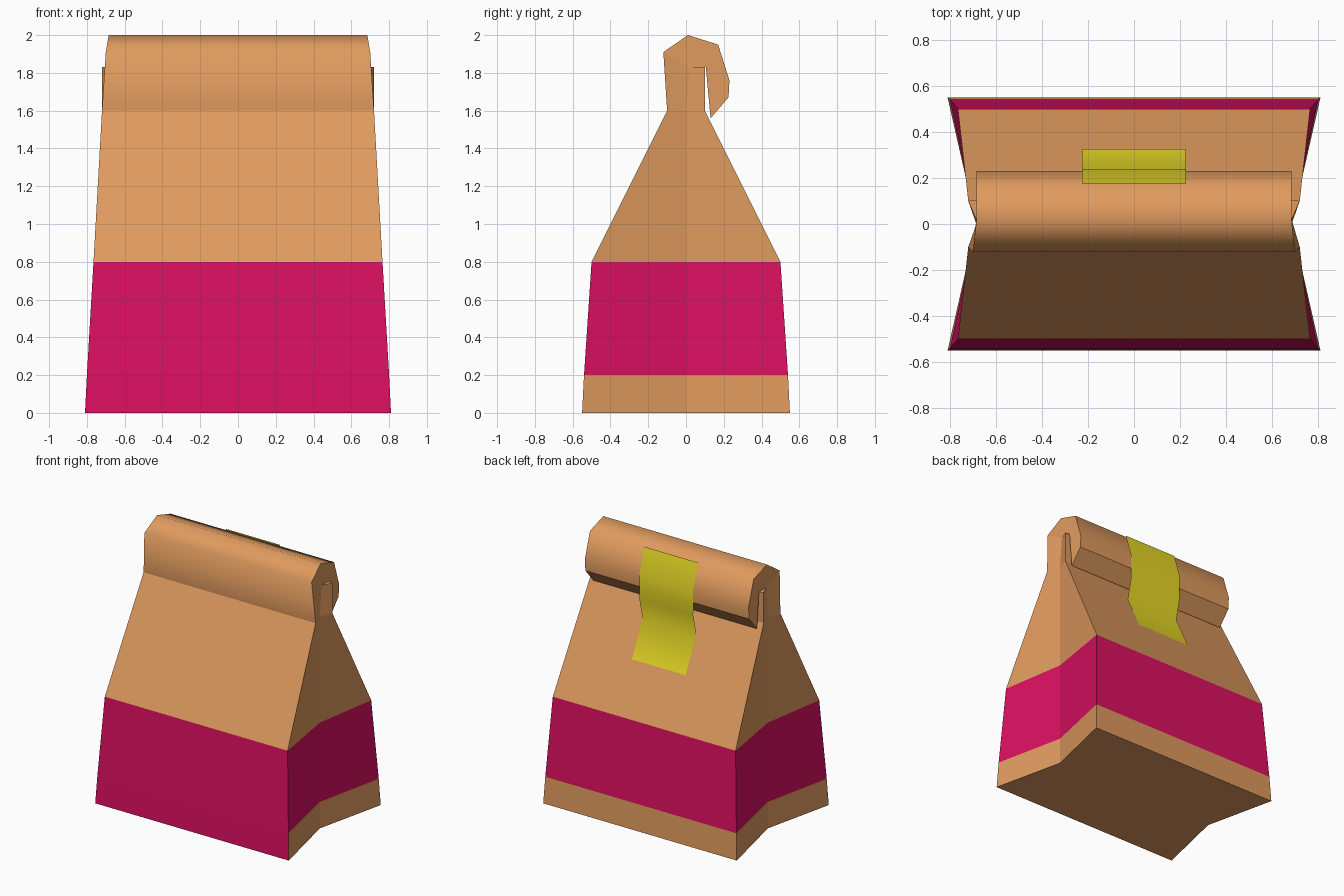
import bpy, bmesh

if "Cube" in bpy.data.objects:
    bpy.data.objects.remove(bpy.data.objects["Cube"])


def material(name, rgb):
    m = bpy.data.materials.new(name)
    m.diffuse_color = (*rgb, 1)
    m.use_nodes = True
    m.node_tree.nodes["Principled BSDF"].inputs["Base Color"].default_value = m.diffuse_color
    return m


tan = material("kraft tan", (0.745, 0.328, 0.114))
pink = material("magenta pink", (0.716, 0.005, 0.119))
yellow = material("tape yellow", (0.79, 0.68, 0.019))


def finish(bm, name, mats):
    me = bpy.data.meshes.new(name)
    bm.to_mesh(me)
    bm.free()
    for m in mats:
        me.materials.append(m)
    ob = bpy.data.objects.new(name, me)
    bpy.context.collection.objects.link(ob)
    return ob


# Paper bag: stacked six-sided sections with side gussets folded inwards
GUSSET = 0.685
bm = bmesh.new()


def section(front, middle, back):
    """Each argument is (half width, y, z); returns a loop of six vertices."""
    (fw, fy, fz), (mw, my, mz), (bw, by, bz) = front, middle, back
    return [bm.verts.new(p) for p in (
        (-fw, fy, fz), (fw, fy, fz), (mw, my, mz),
        (bw, by, bz), (-bw, by, bz), (-mw, my, mz))]


rings = [section((w, -d, z), (GUSSET, 0, z), (w, d, z))
         for w, d, z in ((0.81, 0.55, 0), (0.80, 0.54, 0.2),
                         (0.765, 0.50, 0.8), (0.72, 0.10, 1.6))]
rings.append(section((0.70, -0.12, 1.91), (GUSSET, 0.02, 1.83), (0.72, 0.10, 1.83)))
bm.faces.new(rings[0][::-1])
for level, (lo, hi) in enumerate(zip(rings, rings[1:])):
    for i in range(6):
        j = (i + 1) % 6
        f = bm.faces.new((lo[i], lo[j], hi[j], hi[i]))
        # pink band all round, reaching the ground only on the front
        if level == 1 or (level == 0 and i == 0):
            f.material_index = 1
        if level == 3 and i == 0:
            f.smooth = True

# Rolled-over top, carried on from the front wall to the back wall
roll = [(0.01, 2.0), (0.17, 1.95), (0.23, 1.76), (0.225, 1.67), (0.13, 1.56), (0.105, 1.83)]
top = rings[-1]
left = [top[0]] + [bm.verts.new((-GUSSET, y, z)) for y, z in roll] + [top[4]]
right = [top[1]] + [bm.verts.new((GUSSET, y, z)) for y, z in roll] + [top[3]]
for k in range(len(left) - 1):
    f = bm.faces.new((left[k], right[k], right[k + 1], left[k + 1]))
    f.smooth = k < 4
# Ends of the roll
for side, mid in ((left, top[5]), (right, top[2])):
    bm.faces.new(side[:-1] + [mid])
    bm.faces.new((side[-2], side[-1], mid))
bmesh.ops.recalc_face_normals(bm, faces=bm.faces[:])
finish(bm, "paper_bag", [tan, pink])

# Tape strip holding the roll down onto the back
bm = bmesh.new()
path = [(0.177, 1.955), (0.238, 1.762), (0.233, 1.665), (0.235, 1.58), (0.198, 1.42), (0.325, 1.16)]
rows = [[bm.verts.new((x, y, z)) for x in (0.225, -0.225)] for y, z in path]
for a, b in zip(rows, rows[1:]):
    bm.faces.new((a[0], a[1], b[1], b[0])).smooth = True
bm.normal_update()
if sum(f.normal.y for f in bm.faces) < 0:
    bmesh.ops.reverse_faces(bm, faces=bm.faces[:])
finish(bm, "tape_strip", [yellow])
